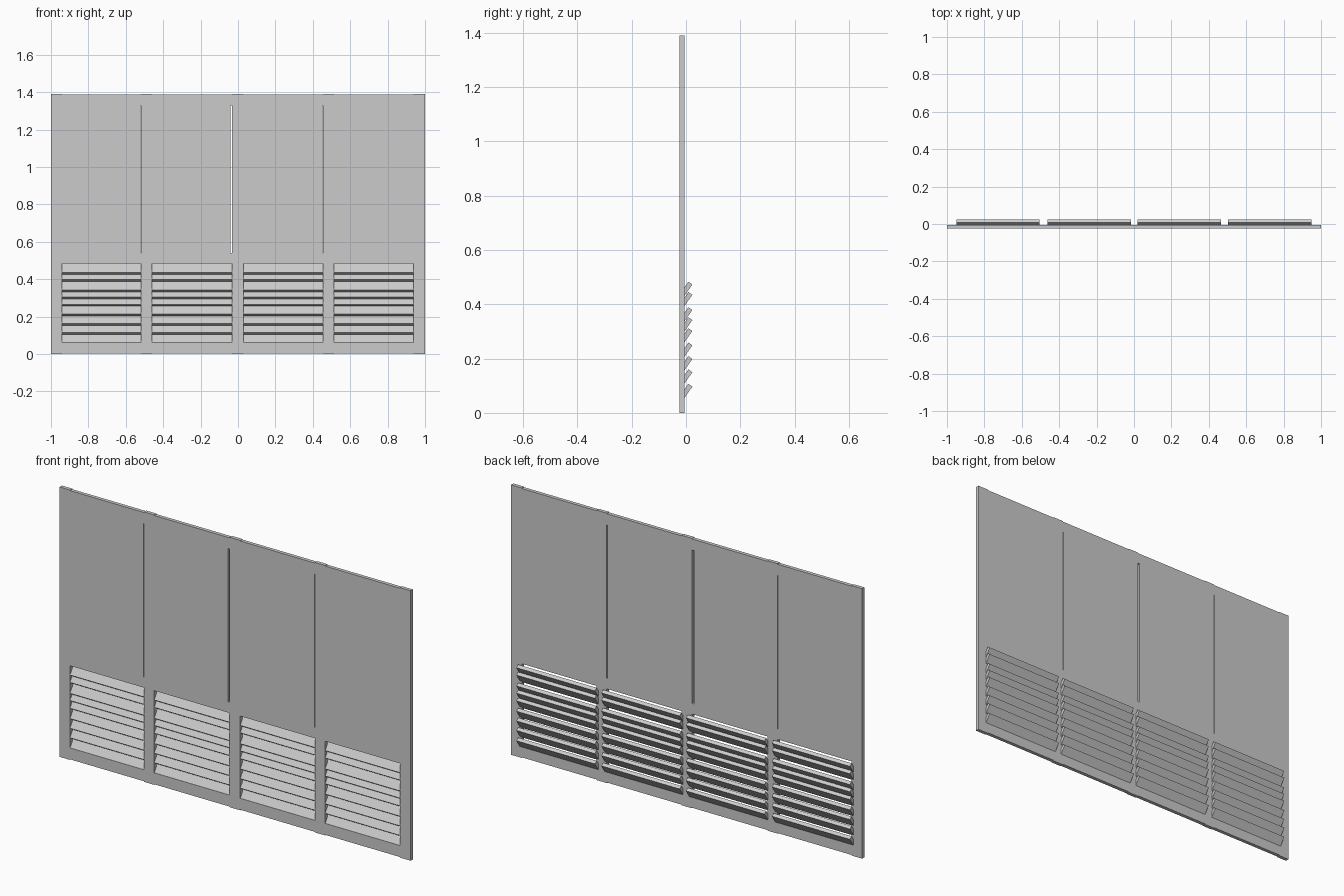
import bpy, math
from mathutils import Vector

if "Cube" in bpy.data.objects:
    bpy.data.objects.remove(bpy.data.objects["Cube"])

Y0, Y1 = -0.0235, -0.0048      # front and back of the flat frame
H = 1.39


def prism(name, profile, x0, x1):
    """Extrude a (y, z) profile along x."""
    n = len(profile)
    verts = [(x, y, z) for x in (x0, x1) for y, z in profile]
    faces = [tuple(range(n))[::-1], tuple(range(n, 2 * n))]
    faces += [(i, (i + 1) % n, n + (i + 1) % n, n + i) for i in range(n)]
    me = bpy.data.meshes.new(name)
    me.from_pydata(verts, [], faces)
    # consistent outward winding
    import bmesh
    bm = bmesh.new()
    bm.from_mesh(me)
    bmesh.ops.recalc_face_normals(bm, faces=bm.faces)
    bm.to_mesh(me)
    bm.free()
    ob = bpy.data.objects.new(name, me)
    bpy.context.collection.objects.link(ob)
    return ob


def board(name, x0, x1, z0, z1):
    return prism(name, [(Y0, z0), (Y1, z0), (Y1, z1), (Y0, z1)], x0, x1)


# upright stiles, a hair taller than the rails
stiles = [(-1, -0.941), (-0.519, -0.461), (-0.031, 0.029), (0.455, 0.513), (0.939, 1)]
for i, (a, b) in enumerate(stiles):
    board(f"stile_{i + 1}", a, b, 0, H)

# each bay: rails, upper board (with a narrow gap at its right edge), slats
gaps = [0.003, 0.010, 0.003, 0.0]
slat_x = [(-0.95, -0.506), (-0.463, -0.016), (0.02, 0.466), (0.503, 0.95)]
slat_tops = [0.483, 0.445, 0.389, 0.352, 0.312, 0.259, 0.209, 0.160, 0.107]
ang, length, thick = math.radians(55), 0.056, 0.018
along = Vector((math.cos(ang), math.sin(ang))) * length
across = Vector((math.sin(ang), -math.cos(ang))) * thick

for i in range(4):
    a, b = stiles[i][1], stiles[i + 1][0]
    for label, z0, z1 in (("bottom", 0.003, 0.062), ("middle", 0.485, 0.54),
                          ("top", 1.33, H - 0.003)):
        board(f"{label}_rail_{i + 1}", a, b, z0, z1)
    board(f"upper_board_{i + 1}", a, b - gaps[i], 0.54, 1.33)
    for k, top in enumerate(slat_tops):
        # upper tip of the sloping front face, then round the section
        tip = Vector((0.0235 - across.x, top))
        section = [tip, tip + across, tip + across - along, tip - along]
        prism(f"slat_{i + 1}_{k + 1}", [tuple(p) for p in section], *slat_x[i])
